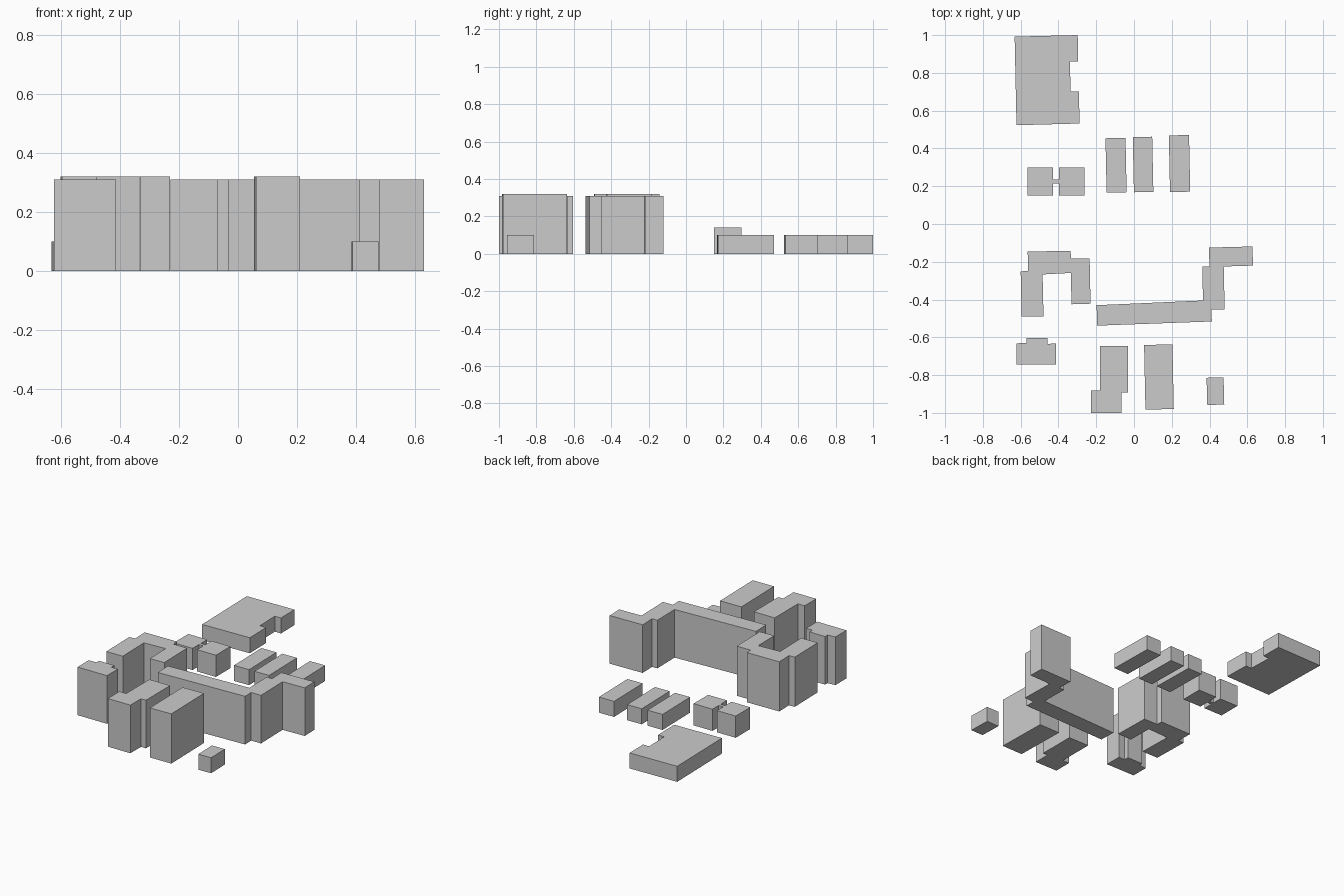
import bpy, bmesh
from math import sin, cos, radians

if "Cube" in bpy.data.objects:
    bpy.data.objects.remove(bpy.data.objects["Cube"])


def building(name, outline, height):
    """Extrude a ground-plan outline straight up into a flat-roofed block."""
    bm = bmesh.new()
    base = bm.faces.new([bm.verts.new((x, y, 0)) for x, y in outline])
    top = bmesh.ops.extrude_face_region(bm, geom=[base], use_keep_orig=True)["geom"]
    bmesh.ops.translate(bm, vec=(0, 0, height),
                        verts=[g for g in top if isinstance(g, bmesh.types.BMVert)])
    bmesh.ops.recalc_face_normals(bm, faces=bm.faces)
    mesh = bpy.data.meshes.new(name)
    bm.to_mesh(mesh)
    bm.free()
    bpy.context.collection.objects.link(bpy.data.objects.new(name, mesh))


def slab(name, cx, cy, width, depth, degrees, height):
    """Rectangular building, turned slightly on the site."""
    c, s = cos(radians(degrees)), sin(radians(degrees))
    corners = [(i * width / 2, j * depth / 2)
               for i, j in ((-1, -1), (1, -1), (1, 1), (-1, 1))]
    building(name, [(cx + x * c - y * s, cy + x * s + y * c) for x, y in corners], height)


LOW, MID, TALL, TALLEST = 0.10, 0.14, 0.31, 0.32

# Large low hall with a notch in its east side
building("large_hall", [(-0.632, 0.992), (-0.298, 1.0), (-0.296, 0.86), (-0.34, 0.86),
                        (-0.335, 0.702), (-0.292, 0.702), (-0.288, 0.532), (-0.622, 0.523)], LOW)

# Row of three low houses
for i, (cx, cy, w, d) in enumerate([(-0.095, 0.311, 0.106, 0.288),
                                    (0.048, 0.315, 0.103, 0.292),
                                    (0.241, 0.320, 0.107, 0.300)], 1):
    slab(f"row_house_{i}", cx, cy, w, d, 1.2, LOW)

# Twin pavilions joined by a narrow link, mirrored about their centre
half = [(0.016, 0.214), (0.016, 0.15), (0.150, 0.15),
        (0.150, 0.298), (0.016, 0.298), (0.016, 0.235)]
mid_x = -0.413
building("twin_pavilion", [(mid_x + x, y) for x, y in half]
         + [(mid_x - x, y) for x, y in reversed(half)], MID)

# U-shaped tall block
building("u_shaped_block", [(-0.563, -0.146), (-0.336, -0.142), (-0.333, -0.182), (-0.235, -0.182),
                            (-0.23, -0.422), (-0.331, -0.425), (-0.334, -0.259), (-0.484, -0.267),
                            (-0.479, -0.489), (-0.595, -0.491), (-0.6, -0.251), (-0.56, -0.248)],
         TALLEST)

# Long stepped block
building("long_stepped_block", [(-0.198, -0.43), (0.365, -0.405), (0.362, -0.225), (0.4, -0.225),
                                (0.396, -0.125), (0.627, -0.119), (0.63, -0.22), (0.475, -0.225),
                                (0.48, -0.452), (0.41, -0.452), (0.412, -0.516), (-0.195, -0.538)],
         TALL)

# Tall blocks along the front
building("bay_block", [(-0.622, -0.632), (-0.569, -0.629), (-0.569, -0.603), (-0.458, -0.603),
                       (-0.458, -0.635), (-0.413, -0.632), (-0.413, -0.745), (-0.622, -0.745)], TALL)
building("stepped_block", [(-0.18, -0.645), (-0.032, -0.645), (-0.032, -0.892), (-0.067, -0.892),
                           (-0.067, -1.0), (-0.228, -1.0), (-0.228, -0.882), (-0.18, -0.882)], TALL)
slab("slab_tower", 0.132, -0.81, 0.15, 0.342, 1.2, TALLEST)

# Small outbuilding
slab("outbuilding", 0.431, -0.885, 0.09, 0.144, 1.5, LOW)
